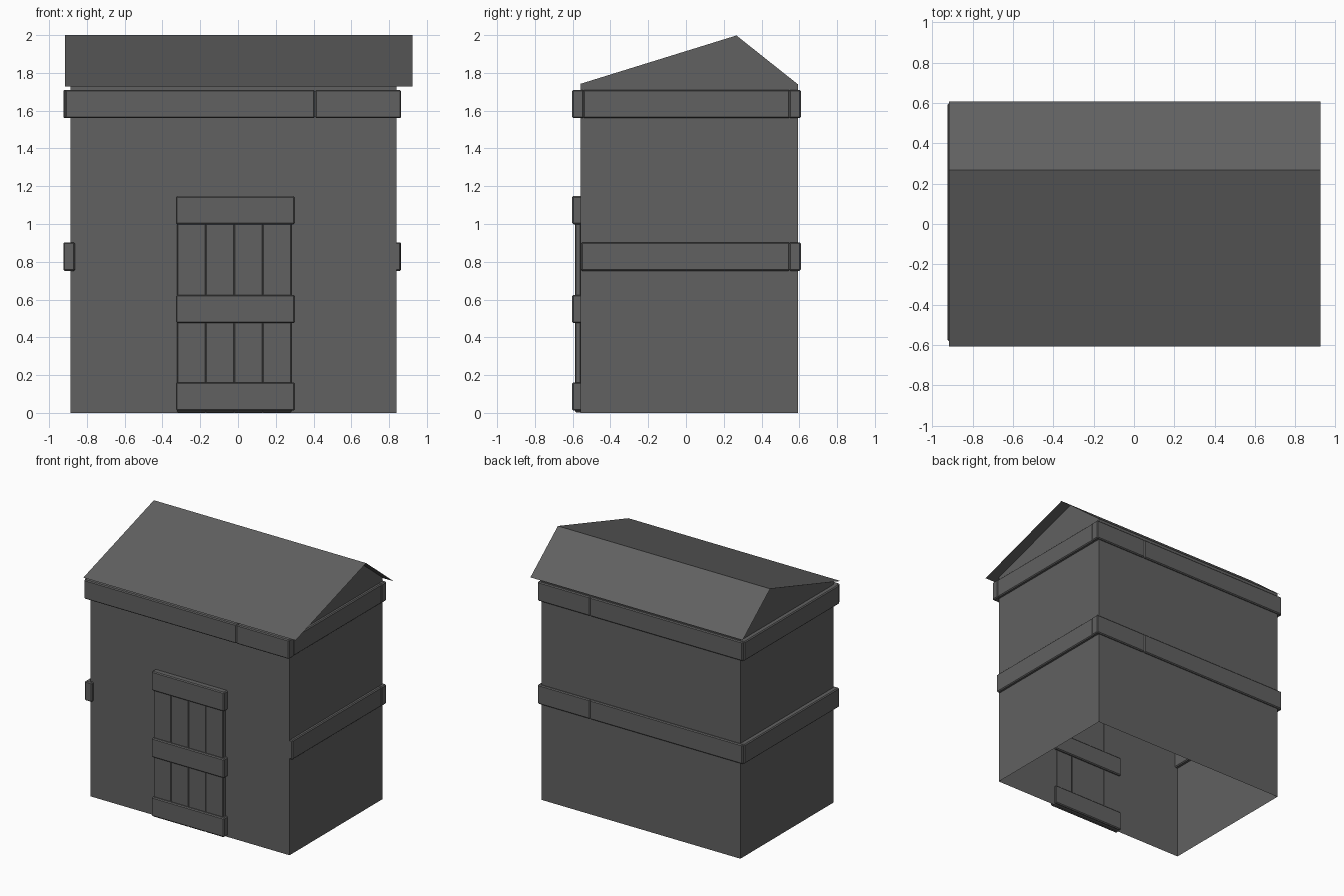
import bpy, bmesh

if "Cube" in bpy.data.objects:
    bpy.data.objects.remove(bpy.data.objects["Cube"])

# single dark grey colour
grey = bpy.data.materials.new("dark_grey")
grey.diffuse_color = (0.12, 0.12, 0.12, 1)
grey.use_nodes = True
grey.node_tree.nodes["Principled BSDF"].inputs["Base Color"].default_value = grey.diffuse_color


def finish(name, bm):
    mesh = bpy.data.meshes.new(name)
    bm.to_mesh(mesh)
    bm.free()
    mesh.materials.append(grey)
    ob = bpy.data.objects.new(name, mesh)
    bpy.context.collection.objects.link(ob)
    return ob


def board(name, x, y, z, bevel=0.007):
    """Bevelled timber given by its (min, max) range on each axis."""
    bm = bmesh.new()
    bmesh.ops.create_cube(bm, size=1)
    for v in bm.verts:
        v.co = [(a + b) / 2 + c * (b - a) for (a, b), c in zip((x, y, z), v.co)]
    bmesh.ops.bevel(bm, geom=bm.edges[:], offset=bevel, segments=1,
                    affect='EDGES', profile=0.5)
    return finish(name, bm)


# dimensions
X0, X1, Y0, Y1 = -0.888, 0.838, -0.558, 0.594
RIDGE_Y, RIDGE_Z = 0.267, 2.0
EAVE_F, EAVE_B, EAVE_Z = -0.607, 0.608, 1.727


def roof_z(y):
    eave = EAVE_F if y < RIDGE_Y else EAVE_B
    t = (y - eave) / (RIDGE_Y - eave)
    return EAVE_Z + t * (RIDGE_Z - EAVE_Z)


# walls: open-bottomed shell with a pointed gable at each end
bm = bmesh.new()
profile = [(Y0, 0), (Y0, roof_z(Y0)), (RIDGE_Y, RIDGE_Z - 0.002), (Y1, roof_z(Y1)), (Y1, 0)]
left = [bm.verts.new((X0, y, z)) for y, z in profile]
right = [bm.verts.new((X1, y, z)) for y, z in profile]
bm.faces.new(left[::-1])
bm.faces.new(right)
for i in (0, 3):
    bm.faces.new((left[i], left[i + 1], right[i + 1], right[i]))
bmesh.ops.recalc_face_normals(bm, faces=bm.faces[:])
finish("walls", bm)

# roof: two thin sheets, lopsided ridge
bm = bmesh.new()
rows = [[bm.verts.new((x, y, z)) for x in (-0.917, 0.925)]
        for y, z in ((EAVE_F, EAVE_Z), (RIDGE_Y, RIDGE_Z), (EAVE_B, EAVE_Z))]
for a, b in zip(rows, rows[1:]):
    bm.faces.new((a[0], a[1], b[1], b[0]))
finish("roof", bm)

# beams around the walls; the lower ring has no front beam
SPLIT = 0.408
FRONT, BACK = (-0.603, -0.54), (0.546, 0.608)
for ring, z in (("upper", (1.56, 1.71)), ("lower", (0.752, 0.903))):
    board(ring + "_left_beam", (-0.925, -0.863), (-0.58, 0.597), z)
    y_start = -0.545 if ring == "upper" else -0.556
    board(ring + "_right_beam", (0.80, 0.861), (y_start, 0.55), z)
    sides = [("back", BACK)] + ([("front", FRONT)] if ring == "upper" else [])
    for side, y in sides:
        board(f"{ring}_{side}_long_beam", (-0.915, SPLIT), y, z)
        board(f"{ring}_{side}_short_beam", (SPLIT, 0.864), y, z)

# door planks
for i in range(4):
    x = -0.322 + i * 0.151
    board(f"door_plank_{i + 1}", (x, x + 0.151), (-0.587, -0.556), (0.003, 1.13), 0.004)

# door cross rails
for i, z in enumerate((0.012, 0.475, 0.998)):
    board(f"door_rail_{i + 1}", (-0.329, 0.301), (-0.603, -0.54), (z, z + 0.15))
